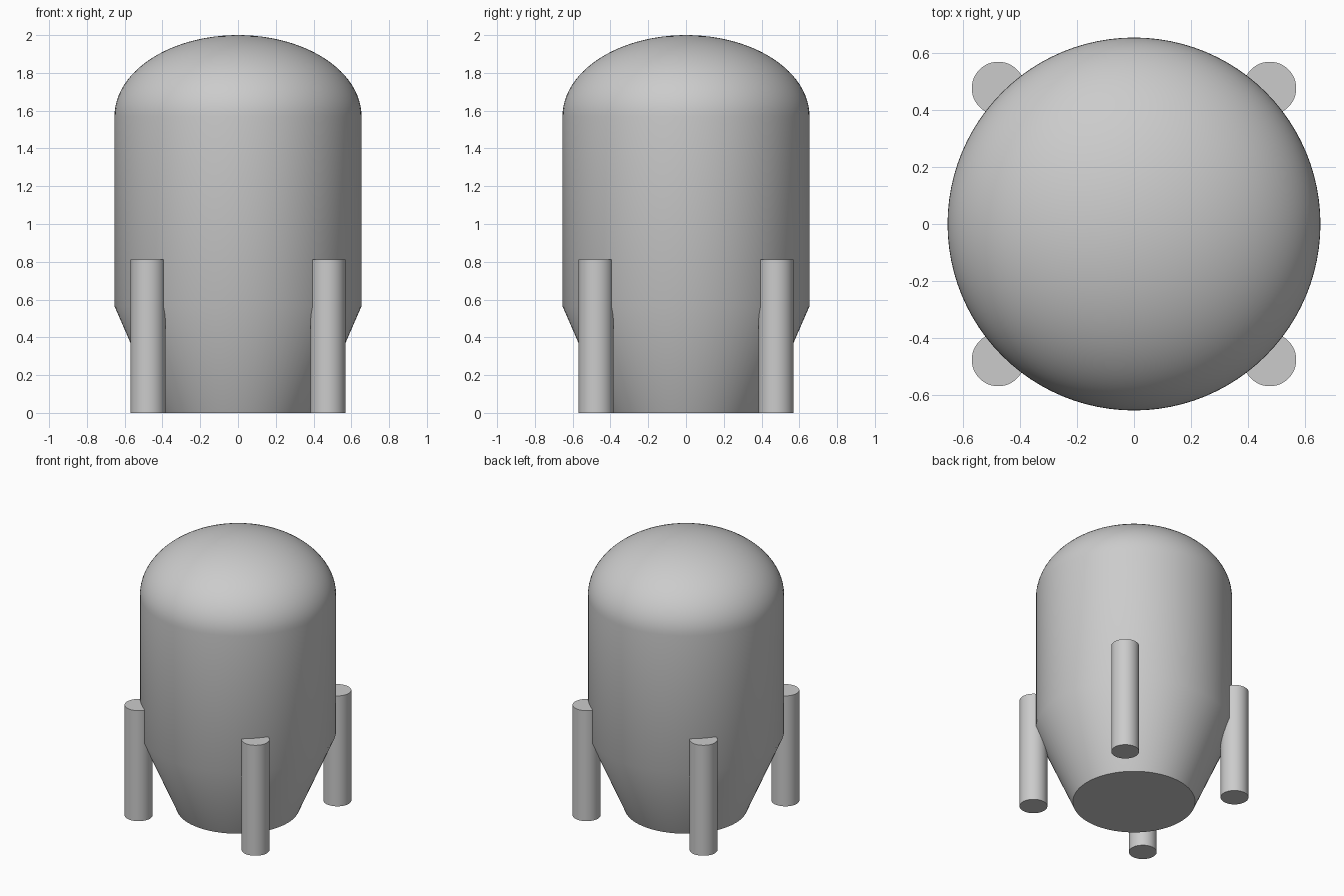
import bpy
import bmesh
import math

cube = bpy.data.objects.get("Cube")
if cube:
    bpy.data.objects.remove(cube, do_unlink=True)

# One plain grey for the whole model
grey = bpy.data.materials.new("light_grey")
grey.use_nodes = True
colour = (0.6, 0.6, 0.6, 1)
grey.diffuse_color = colour
grey.node_tree.nodes["Principled BSDF"].inputs["Base Color"].default_value = colour

RADIUS, BASE_RADIUS = 0.654, 0.408
CONE_TOP, WALL_TOP, HEIGHT = 0.565, 1.57, 2.0
LEG_RADIUS, LEG_OFFSET, LEG_HEIGHT = 0.093, 0.476, 0.813


def lathe(name, profile, sides, location=(0, 0, 0)):
    """Revolve a (radius, z) profile that starts and ends on the axis."""
    bm = bmesh.new()
    rings = []
    for r, z in profile:
        if r < 1e-6:
            rings.append([bm.verts.new((0, 0, z))])
        else:
            angles = [2 * math.pi * i / sides for i in range(sides)]
            rings.append([bm.verts.new((r * math.cos(a), r * math.sin(a), z)) for a in angles])
    for low, high in zip(rings, rings[1:]):
        for i in range(sides):
            j = (i + 1) % sides
            if len(low) == 1:
                bm.faces.new((low[0], high[j], high[i]))
            elif len(high) == 1:
                bm.faces.new((low[i], low[j], high[0]))
            else:
                bm.faces.new((low[i], low[j], high[j], high[i]))
    mesh = bpy.data.meshes.new(name)
    bm.to_mesh(mesh)
    bm.free()
    mesh.materials.append(grey)
    obj = bpy.data.objects.new(name, mesh)
    obj.location = location
    bpy.context.collection.objects.link(obj)
    bpy.ops.object.select_all(action="DESELECT")
    obj.select_set(True)
    bpy.context.view_layer.objects.active = obj
    bpy.ops.object.shade_smooth_by_angle(angle=math.radians(35))
    return obj


# Tank: flat base, tapered skirt, straight wall and elliptical dome
dome_steps = 24
dome = []
for i in range(dome_steps + 1):
    t = math.pi / 2 * i / dome_steps
    dome.append((RADIUS * math.cos(t), WALL_TOP + (HEIGHT - WALL_TOP) * math.sin(t)))
lathe("tank_body", [(0, 0), (BASE_RADIUS, 0), (RADIUS, CONE_TOP)] + dome, 96)

# Four round legs set into the wall
leg_profile = [(0, 0), (LEG_RADIUS, 0), (LEG_RADIUS, LEG_HEIGHT), (0, LEG_HEIGHT)]
for side, sx in (("left", 1), ("right", -1)):
    for end, sy in (("front", -1), ("back", 1)):
        lathe(f"{end}_{side}_leg", leg_profile, 48, (sx * LEG_OFFSET, sy * LEG_OFFSET, 0))
